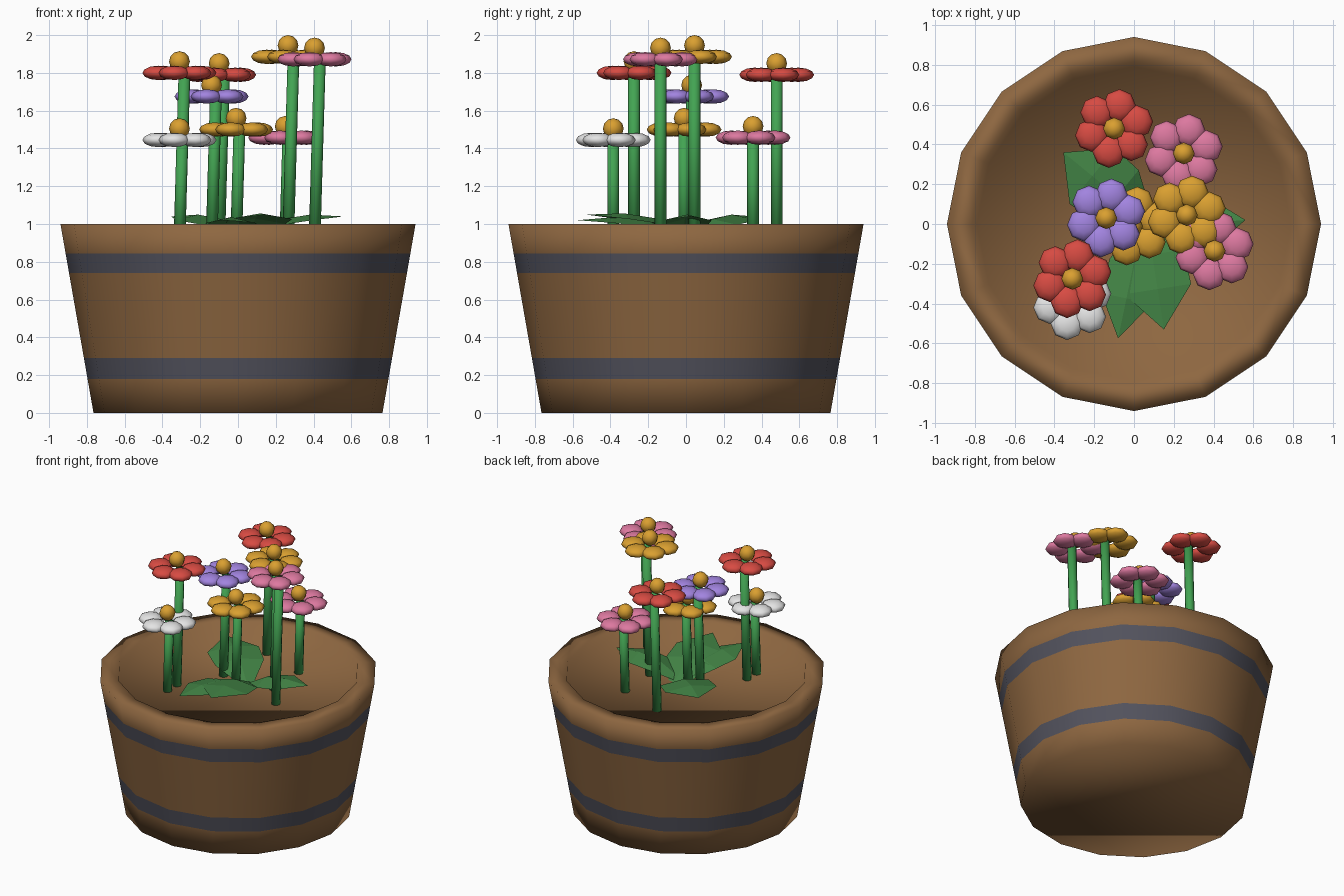
import bpy, bmesh
from math import sin, cos, pi, radians
from mathutils import Vector, Matrix

if "Cube" in bpy.data.objects:
    bpy.data.objects.remove(bpy.data.objects["Cube"], do_unlink=True)


def material(name, r, g, b):
    m = bpy.data.materials.new(name)
    m.use_nodes = True
    m.diffuse_color = (r, g, b, 1)
    m.node_tree.nodes["Principled BSDF"].inputs["Base Color"].default_value = (r, g, b, 1)
    return m


WOOD = material("brown wood", 0.27, 0.135, 0.052)
BAND = material("dark metal", 0.085, 0.085, 0.11)
STEM = material("stem green", 0.055, 0.37, 0.085)
LEAF = material("leaf green", 0.055, 0.23, 0.06)
RED = material("red", 0.68, 0.07, 0.055)
ORANGE = material("golden orange", 0.70, 0.35, 0.03)
PINK = material("pink", 0.72, 0.19, 0.35)
PURPLE = material("purple", 0.36, 0.23, 0.74)
WHITE = material("white", 0.78, 0.78, 0.78)


def finish(name, bm, mats, smooth=True):
    me = bpy.data.meshes.new(name)
    for f in bm.faces:
        f.smooth = smooth
    bm.to_mesh(me)
    bm.free()
    for m in mats:
        me.materials.append(m)
    ob = bpy.data.objects.new(name, me)
    bpy.context.collection.objects.link(ob)
    return ob


def outer_radius(z):
    return 0.765 + 0.175 * z


# Barrel planter: sixteen-sided turned profile closed by a floor and the soil
SOIL_Z, SIDES = 0.925, 16
BANDS = ((0.18, 0.29), (0.74, 0.845))
heights = [0, *BANDS[0], *BANDS[1], 1]
profile = [(outer_radius(z), z) for z in heights] + [(0.815, 1), (0.79, SOIL_Z)]
bm = bmesh.new()
rings = [[bm.verts.new((r * cos(2 * pi * i / SIDES), r * sin(2 * pi * i / SIDES), z))
          for i in range(SIDES)] for r, z in profile]
for low, high in zip(rings, rings[1:]):
    for i in range(SIDES):
        j = (i + 1) % SIDES
        bm.faces.new((low[i], low[j], high[j], high[i]))
bm.faces.new(rings[0][::-1])
bm.faces.new(rings[-1])
for f in bm.faces:
    c = f.calc_center_median()
    f.material_index = int(any(a < c.z < b for a, b in BANDS))
finish("barrel_planter", bm, [WOOD, BAND])


def blob(bm, centre, rx, rz, segments=8, rings=6):
    mat = Matrix.Translation(centre) @ Matrix.Diagonal((rx, rx, rz, 1))
    bmesh.ops.create_uvsphere(bm, u_segments=segments, v_segments=rings, radius=1, matrix=mat)


# Flowers: leaning stem, six flattened petals and a round centre
def flower(label, x, y, z, mat):
    head = Vector((x, y, z))
    foot = Vector((x, y, SOIL_Z - 0.02))
    top = Vector((x + 0.03 * (z - SOIL_Z), y, z))
    axis = top - foot
    bm = bmesh.new()
    place = Matrix.Translation((foot + top) / 2) @ axis.to_track_quat('Z', 'Y').to_matrix().to_4x4()
    bmesh.ops.create_cone(bm, cap_ends=True, segments=8, radius1=0.031, radius2=0.031,
                          depth=axis.length, matrix=place)
    finish(label + "_stem", bm, [STEM])

    bm = bmesh.new()
    for k in range(6):
        a = radians(17 + 60 * k)
        blob(bm, head + 0.118 * Vector((cos(a), sin(a), 0)), 0.083, 0.038)
    finish(label + "_petals", bm, [mat])

    bm = bmesh.new()
    blob(bm, head + Vector((0, 0, 0.06)), 0.055, 0.055)
    finish(label + "_centre", bm, [ORANGE])


flower("front_red_flower", -0.31, -0.275, 1.80, RED)
flower("back_red_flower", -0.10, 0.48, 1.79, RED)
flower("tall_orange_flower", 0.265, 0.045, 1.885, ORANGE)
flower("short_orange_flower", -0.01, -0.01, 1.50, ORANGE)
flower("tall_pink_flower", 0.405, -0.135, 1.872, PINK)
flower("short_pink_flower", 0.25, 0.355, 1.457, PINK)
flower("purple_flower", -0.14, 0.03, 1.675, PURPLE)
flower("white_flower", -0.31, -0.385, 1.445, WHITE)


# Leaves: folded pointed blades arching out of the soil
def leaf(name, start, tip, width, tip_z):
    start, end = Vector((*start, SOIL_Z)), Vector((*tip, tip_z))
    along = end - start
    side = Vector((-along.y, along.x, 0)).normalized() * width / 2
    bm = bmesh.new()
    rows = []
    for t, w, lift in ((0, 0.25, 0), (0.35, 0.95, 0.06), (0.65, 1, 0.05)):
        mid = start + along * t + Vector((0, 0, lift))
        drop = Vector((0, 0, 0.03 * w))
        rows.append([bm.verts.new(p) for p in (mid + side * w - drop, mid, mid - side * w - drop)])
    point = bm.verts.new(end)
    for a, b in zip(rows, rows[1:]):
        for i in range(2):
            bm.faces.new((a[i + 1], b[i + 1], b[i], a[i]))
    for i in range(2):
        bm.faces.new((rows[-1][i + 1], point, rows[-1][i]))
    finish(name, bm, [LEAF], smooth=False)


leaf("front_left_leaf", (0.06, 0.05), (0.15, -0.53), 0.34, 1.05)
leaf("front_right_leaf", (0.04, 0.0), (-0.08, -0.575), 0.26, 1.02)
leaf("side_leaf", (0.05, -0.02), (0.56, 0.02), 0.26, 1.04)
leaf("back_leaf", (0.06, 0.02), (-0.355, 0.36), 0.36, 1.04)
